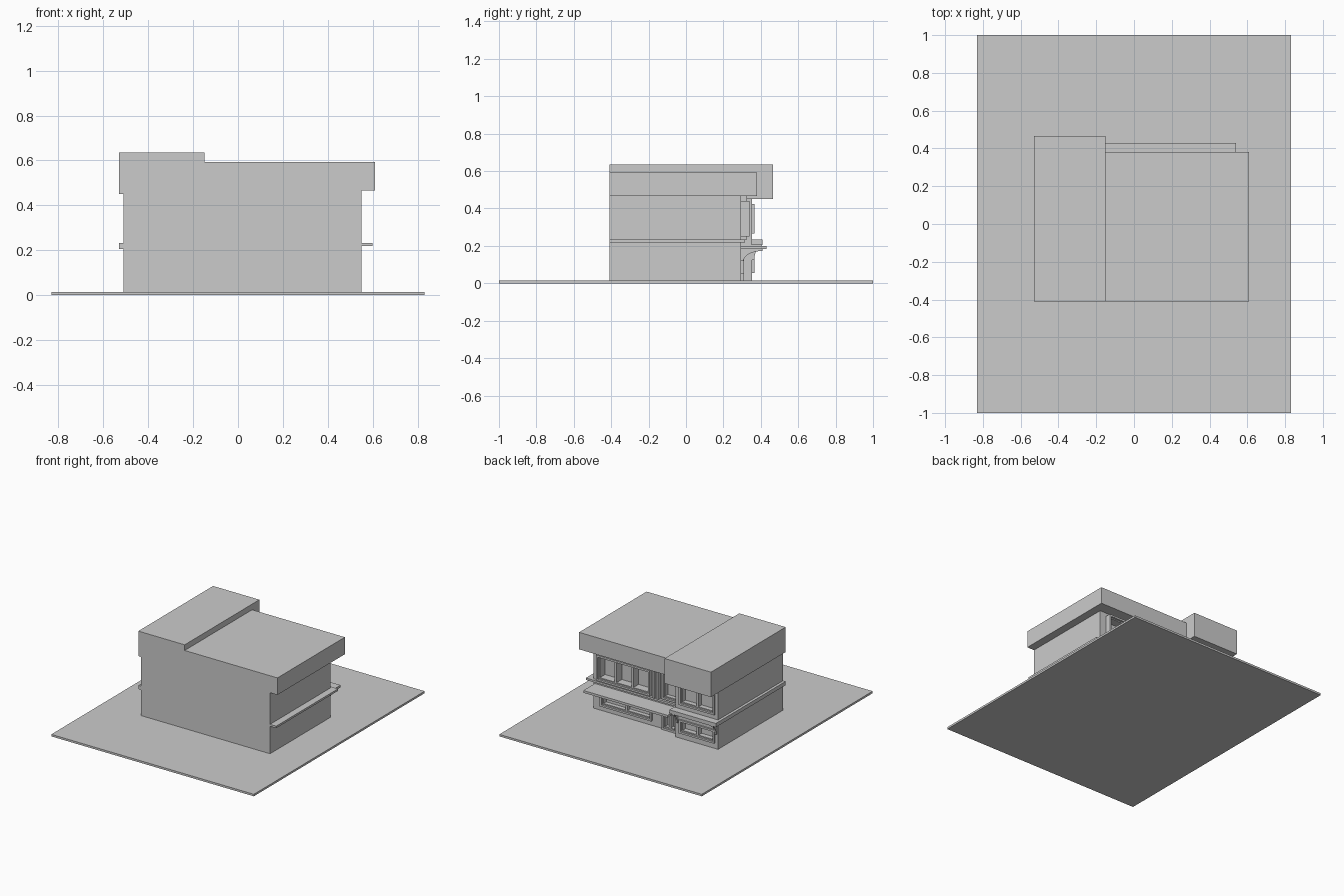
import bpy, bmesh, math

if "Cube" in bpy.data.objects:
    bpy.data.objects.remove(bpy.data.objects["Cube"])


def boxes(name, spans):
    """One object made of axis-aligned boxes (x0, x1, y0, y1, z0, z1)."""
    bm = bmesh.new()
    for x0, x1, y0, y1, z0, z1 in spans:
        r = bmesh.ops.create_cube(bm, size=1)
        for v in r["verts"]:
            v.co = (x1 if v.co.x > 0 else x0,
                    y1 if v.co.y > 0 else y0,
                    z1 if v.co.z > 0 else z0)
    me = bpy.data.meshes.new(name)
    bm.to_mesh(me)
    bm.free()
    ob = bpy.data.objects.new(name, me)
    bpy.context.collection.objects.link(ob)
    return ob


def ring(x0, x1, y0, y1, z0, z1, t):
    """Four bars around a rectangular opening."""
    return [(x0, x0 + t, y0, y1, z0, z1), (x1 - t, x1, y0, y1, z0, z1),
            (x0 + t, x1 - t, y0, y1, z0, z0 + t), (x0 + t, x1 - t, y0, y1, z1 - t, z1)]


def wall(name, outer, hole, y0, y1):
    """Facade slab with a rectangular opening; both given as x0, x1, z0, z1."""
    a, b, c, d = outer
    e, f, g, h = hole
    spans = [(a, e, y0, y1, c, d), (f, b, y0, y1, c, d),
             (e, f, y0, y1, c, g), (e, f, y0, y1, h, d)]
    boxes(name, [s for s in spans if s[1] > s[0] and s[5] > s[4]])


def window(name, x0, x1, z0, z1, y0, y1, panes, t=0.014):
    """Outer frame plus an inner, set-back frame for every pane."""
    boxes(name + "_frame", ring(x0, x1, y0, y1, z0, z1, t))
    w = (x1 - x0 - 2 * t) / panes
    spans = []
    for i in range(panes):
        a = x0 + t + i * w
        spans += ring(a, a + w, y0, y1 - 0.014, z0 + t, z1 - t, 0.008)
    boxes(name + "_sashes", spans)


def bracket(name, x, y, z, reach, drop, w=0.014):
    """Concave curved bracket under a canopy."""
    pts = [(y, z), (y, z - drop)]
    for i in range(9):
        a = math.pi / 2 * i / 8
        pts.append((y + 0.012 + (reach - 0.012) * (1 - math.cos(a)),
                    z - drop + (drop - 0.01) * math.sin(a)))
    pts.append((y + reach, z))
    bm = bmesh.new()
    f = bm.faces.new([bm.verts.new((x - w / 2, p, q)) for p, q in pts])
    r = bmesh.ops.extrude_face_region(bm, geom=[f])
    for v in r["geom"]:
        if isinstance(v, bmesh.types.BMVert):
            v.co.x += w
    bmesh.ops.recalc_face_normals(bm, faces=bm.faces)
    me = bpy.data.meshes.new(name)
    bm.to_mesh(me)
    bm.free()
    bpy.context.collection.objects.link(bpy.data.objects.new(name, me))


# base plate
G = 0.015
boxes("base_plate", [(-0.83, 0.83, -1, 1, 0, G)])

# solid building cores
boxes("main_core", [(-0.16, 0.55, -0.41, 0.265, G, 0.48)])
boxes("wing_core", [(-0.51, -0.16, -0.41, 0.315, G, 0.48)])

# roofs
boxes("main_roof", [(-0.15, 0.61, -0.41, 0.38, 0.467, 0.593)])
boxes("wing_roof", [(-0.53, -0.15, -0.41, 0.465, 0.45, 0.635)])

# rear facades with openings
wall("main_upper_wall", (0.04, 0.55, 0.20, 0.47), (0.07, 0.48, 0.26, 0.43), 0.265, 0.295)
wall("main_lower_wall", (0.04, 0.55, G, 0.20), (0.08, 0.48, 0.06, 0.16), 0.265, 0.295)
wall("entry_upper_wall", (-0.16, 0.04, 0.20, 0.47), (-0.14, -0.02, 0.24, 0.44), 0.265, 0.295)
wall("entry_lower_wall", (-0.16, 0.04, G, 0.20), (-0.13, -0.02, G, 0.17), 0.265, 0.295)
wall("wing_upper_wall", (-0.51, -0.16, 0.20, 0.46), (-0.48, -0.20, 0.27, 0.42), 0.315, 0.353)
wall("wing_lower_wall", (-0.51, -0.16, G, 0.21), (-0.48, -0.20, 0.06, 0.15), 0.315, 0.353)

# windows and door
window("upper_bay_window", 0.06, 0.50, 0.25, 0.44, 0.265, 0.34, 3)
window("lower_window", 0.07, 0.49, 0.05, 0.165, 0.265, 0.31, 2)
window("upper_entry_window", -0.145, -0.015, 0.24, 0.44, 0.265, 0.31, 1)
window("entry_door", -0.135, -0.015, G, 0.175, 0.265, 0.31, 2)
window("wing_upper_window", -0.485, -0.195, 0.265, 0.425, 0.315, 0.365, 2)
window("wing_lower_window", -0.485, -0.195, 0.055, 0.155, 0.315, 0.365, 2)

# slim pilasters between the windows
boxes("pilasters", [(x, x + 0.016, 0.295, 0.325, 0.235, 0.467) for x in (0.002, 0.034)])

# storey ledges and canopies
boxes("right_ledge", [(0.55, 0.60, -0.41, 0.31, 0.218, 0.233)])
boxes("rear_ledge", [(-0.15, 0.60, 0.295, 0.315, 0.218, 0.233)])
boxes("main_canopy", [(-0.15, 0.54, 0.29, 0.43, 0.183, 0.2)])
boxes("wing_canopy", [(-0.53, -0.15, 0.35, 0.408, 0.205, 0.233)])
boxes("left_ledge", [(-0.53, -0.51, -0.41, 0.35, 0.205, 0.233)])

# curved brackets below the canopies
for i, x in enumerate((0.52, 0.29, 0.055)):
    bracket(f"main_bracket_{i}", x, 0.295, 0.183, 0.115, 0.065)
for i, x in enumerate((-0.495, -0.175)):
    bracket(f"wing_bracket_{i}", x, 0.353, 0.205, 0.05, 0.08)
